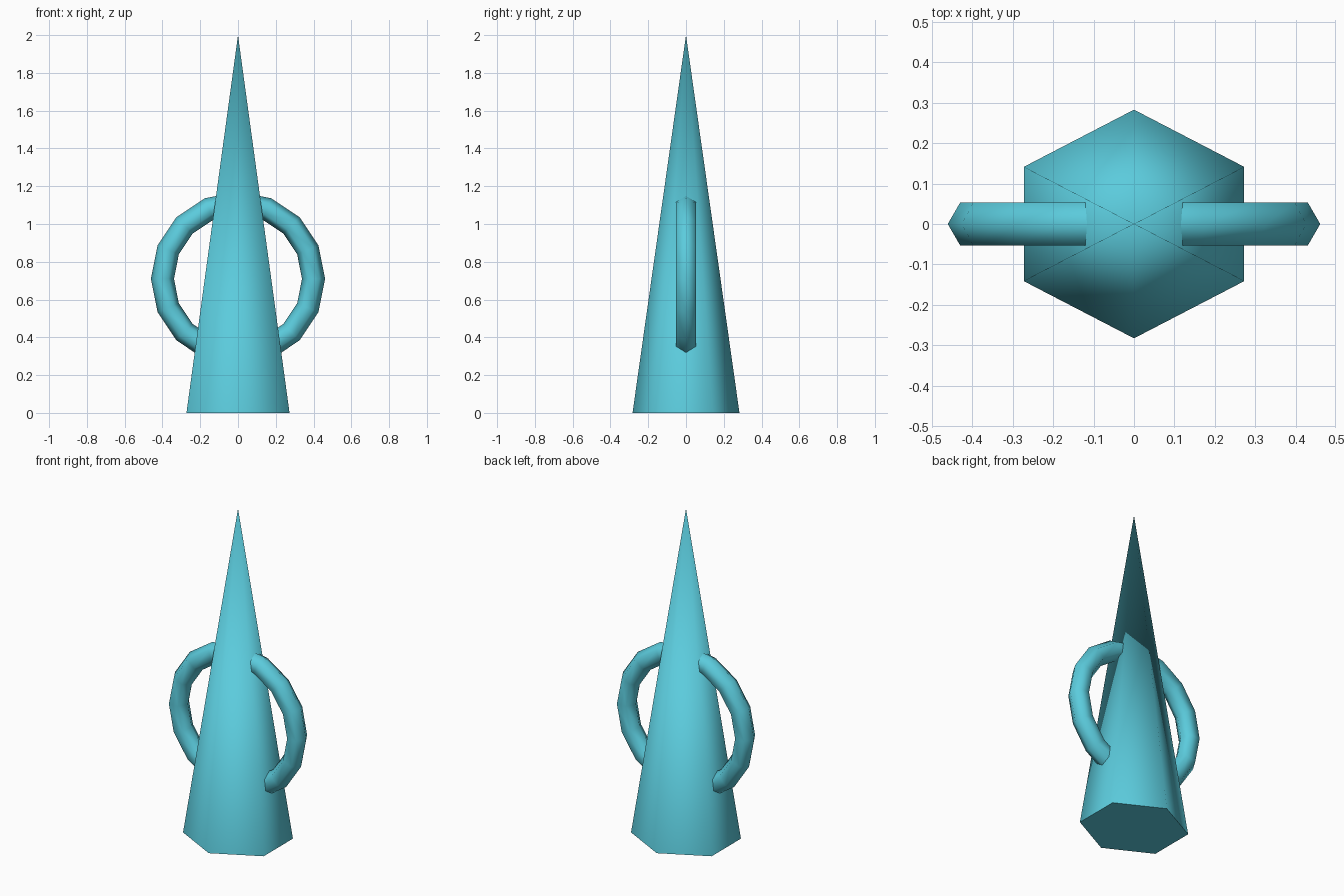
import bpy
import bmesh
import math

if "Cube" in bpy.data.objects:
    bpy.data.objects.remove(bpy.data.objects["Cube"])

teal = bpy.data.materials.new("light_teal")
teal.diffuse_color = (0.105, 0.60, 0.72, 1.0)
teal.use_nodes = True
teal.node_tree.nodes["Principled BSDF"].inputs["Base Color"].default_value = teal.diffuse_color


def finish(obj, name):
    """Name the part, colour it and smooth its sides."""
    obj.name = name
    obj.data.name = name
    obj.data.materials.append(teal)
    bpy.ops.object.shade_smooth_by_angle(angle=math.radians(70))


# Six-sided spire, a little wider in x, with a corner facing front
mesh = bpy.data.meshes.new("spire")
spire = bpy.data.objects.new("spire", mesh)
bpy.context.collection.objects.link(spire)
bm = bmesh.new()
base = []
for i in range(6):
    a = math.radians(90 + 60 * i)
    base.append(bm.verts.new((0.315 * math.cos(a), 0.283 * math.sin(a), 0)))
tip = bm.verts.new((0, 0, 2))
bm.faces.new(base[::-1])
for i in range(6):
    bm.faces.new((base[i], base[(i + 1) % 6], tip))
bm.to_mesh(mesh)
bm.free()
bpy.context.view_layer.objects.active = spire
spire.select_set(True)
finish(spire, "spire")
spire.select_set(False)

# Upright ring passing through the spire, forming both handles
bpy.ops.mesh.primitive_torus_add(
    major_segments=16, minor_segments=6,
    major_radius=0.40, minor_radius=0.061,
    location=(0, 0, 0.71), rotation=(math.pi / 2, 0, 0))
finish(bpy.context.object, "ring_handle")
